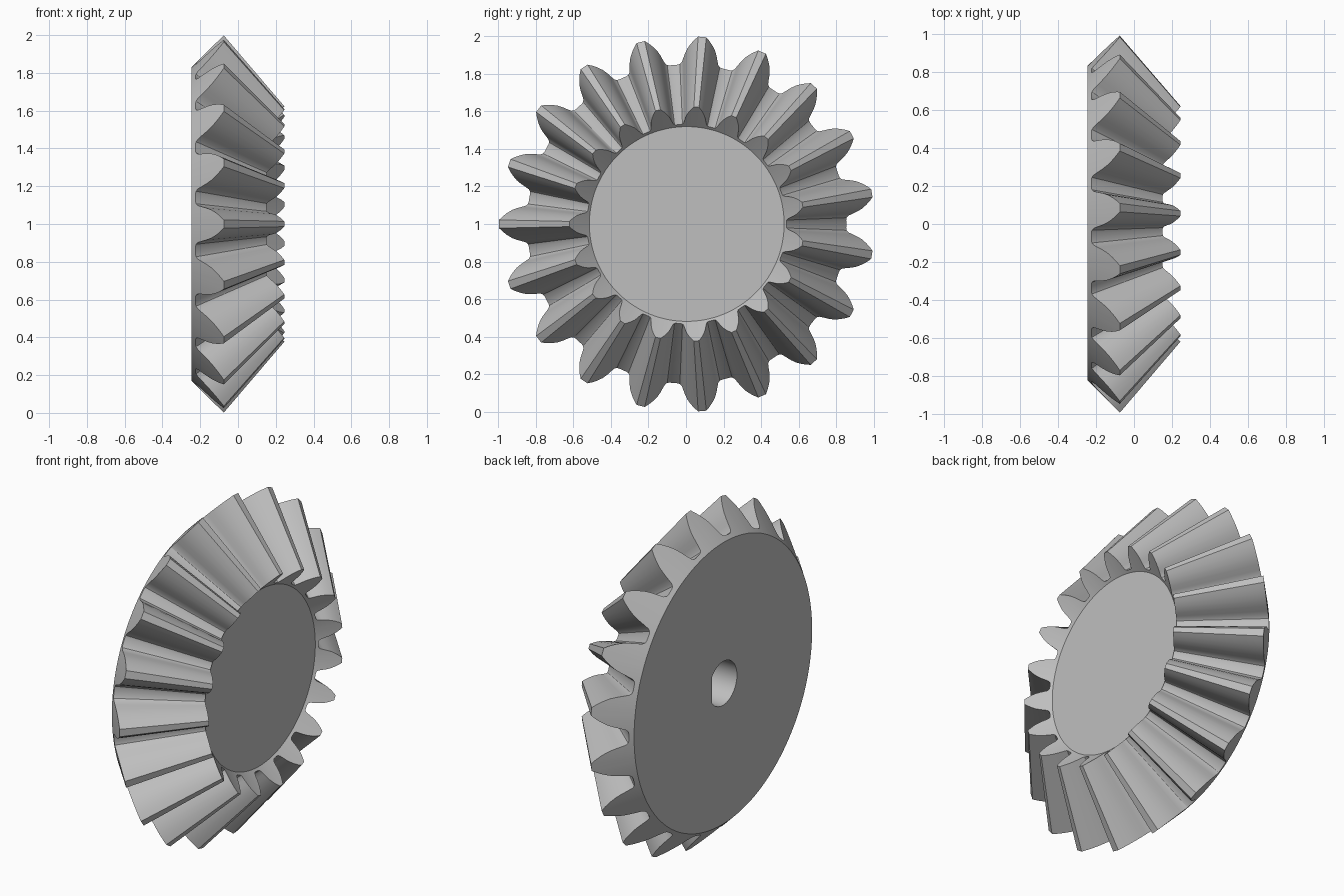
import bpy
import bmesh
from math import sin, cos, asin, pi, radians

TEETH = 19
APEX = 0.778          # shared apex of the pitch cones on the x axis
TOE = 0.625           # size of the small tooth end relative to the large end
RIM = 0.83            # radius of the flat back face
CENTRE_Y, CENTRE_Z = 0.004, 1.0

cube = bpy.data.objects.get("Cube")
if cube:
    bpy.data.objects.remove(cube)

# Half tooth outline at the large end: radius, half width
flank = [(0.85, 0.12), (0.853, 0.107), (0.862, 0.098), (0.885, 0.091),
         (0.91, 0.084), (0.935, 0.074), (0.96, 0.058), (0.982, 0.04), (1.0, 0.022)]

# Full outline as (angle, radius) around the gear, one tooth centred on -y
half = [(asin(w / r), r) for r, w in flank]
tooth = [(-a, r) for a, r in half] + [(a, r) for a, r in reversed(half)]
tooth.append((pi / TEETH, flank[0][0]))
outline = [(pi + 2 * pi * i / TEETH + a, r) for i in range(TEETH) for a, r in tooth]


def heel_x(r):
    """Position along the axis on the 45 degree back cone."""
    return r - 1.075


def bore_radius(a):
    """Round bore with one flat side facing +y."""
    return min(0.129, 0.104 / cos(a)) if cos(a) > 0.1 else 0.129


bm = bmesh.new()


def ring(x_of, r_of, scale=1.0):
    verts = []
    for a, r in outline:
        rad = r_of(a, r)
        x = APEX + (x_of(rad) - APEX) * scale
        verts.append(bm.verts.new((x, CENTRE_Y + rad * scale * cos(a),
                                   CENTRE_Z + rad * scale * sin(a))))
    return verts


# Rings from the bore floor, over the back and the teeth, to the front disc
rings = [
    ring(lambda r: 0.05, lambda a, r: bore_radius(a)),
    ring(lambda r: heel_x(RIM), lambda a, r: bore_radius(a)),
    ring(heel_x, lambda a, r: RIM),
    ring(heel_x, lambda a, r: r),
    ring(heel_x, lambda a, r: r, TOE),
    ring(heel_x, lambda a, r: RIM, TOE),
]
count = len(outline)
for lower, upper in zip(rings, rings[1:]):
    for i in range(count):
        j = (i + 1) % count
        bm.faces.new((lower[i], lower[j], upper[j], upper[i]))
bm.faces.new(rings[0])
bm.faces.new(rings[-1])
bmesh.ops.recalc_face_normals(bm, faces=bm.faces)

mesh = bpy.data.meshes.new("bevel_gear")
bm.to_mesh(mesh)
bm.free()
gear = bpy.data.objects.new("bevel_gear", mesh)
bpy.context.collection.objects.link(gear)

# Plain grey metal
grey = bpy.data.materials.new("light_grey")
grey.use_nodes = True
colour = (0.52, 0.52, 0.52, 1.0)
grey.diffuse_color = colour
grey.node_tree.nodes["Principled BSDF"].inputs["Base Color"].default_value = colour
mesh.materials.append(grey)

# Smooth flanks with crisp tooth edges
bpy.ops.object.select_all(action='DESELECT')
gear.select_set(True)
bpy.context.view_layer.objects.active = gear
bpy.ops.object.shade_smooth_by_angle(angle=radians(25))
